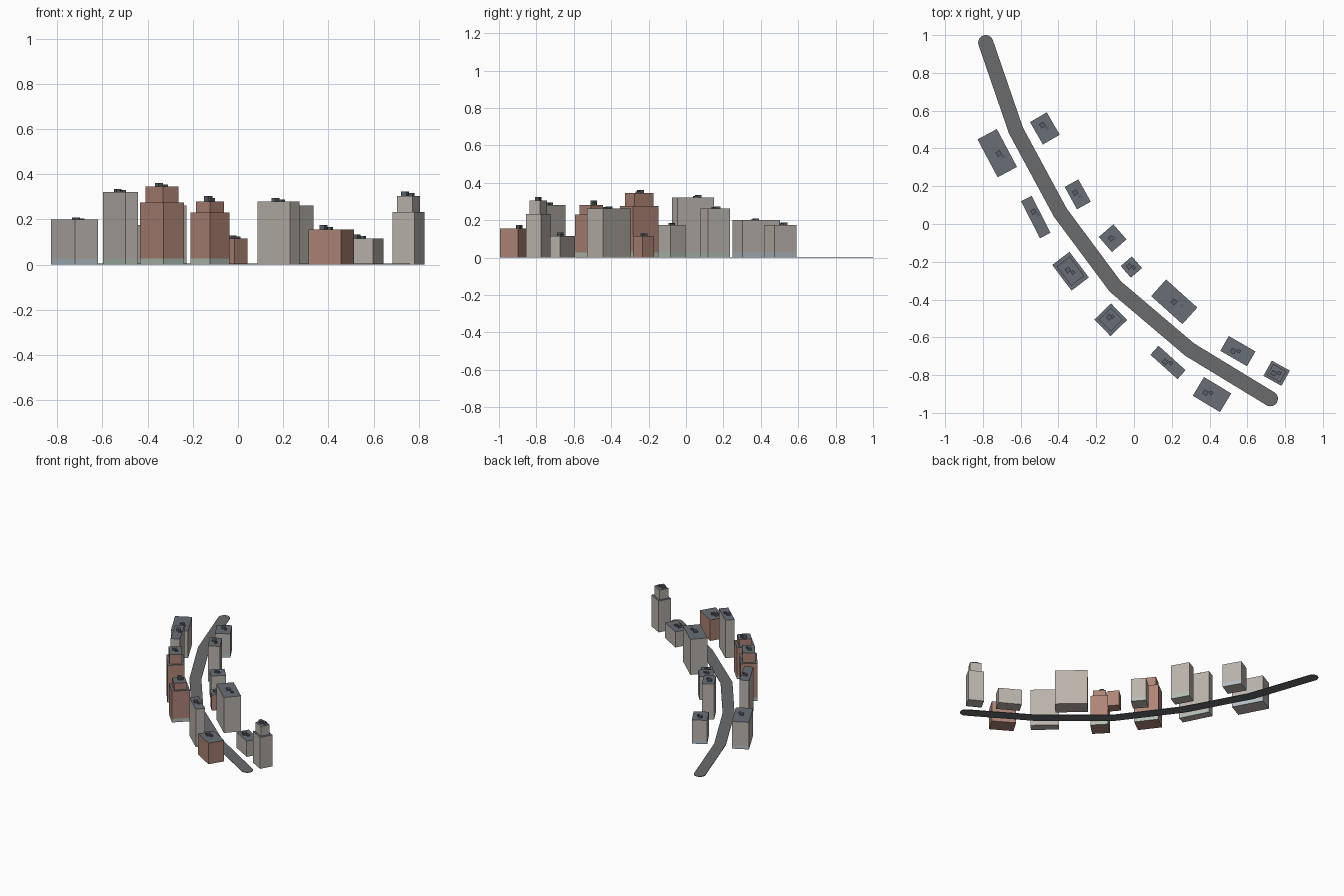
import bpy
import bmesh
import math
from mathutils import Vector, Matrix

if "Cube" in bpy.data.objects:
    bpy.data.objects.remove(bpy.data.objects["Cube"], do_unlink=True)


def make_material(name, red, green, blue):
    mat = bpy.data.materials.new(name)
    mat.use_nodes = True
    colour = (red, green, blue, 1)
    mat.diffuse_color = colour
    shader = mat.node_tree.nodes["Principled BSDF"]
    shader.inputs["Base Color"].default_value = colour
    shader.inputs["Roughness"].default_value = 0.9
    return mat


STONE = make_material("warm grey stone", 0.49, 0.45, 0.41)
BRICK = make_material("faded brick", 0.42, 0.23, 0.18)
ROOF = make_material("slate roof", 0.14, 0.155, 0.18)
UNIT = make_material("roof unit metal", 0.10, 0.115, 0.135)
ASPHALT = make_material("asphalt", 0.14, 0.145, 0.155)
BLUE = make_material("pale blue glazing", 0.46, 0.52, 0.56)
GREEN = make_material("pale green glazing", 0.44, 0.52, 0.45)

SHOP_HEIGHT = 0.026


def finish(name, bm, materials):
    bmesh.ops.recalc_face_normals(bm, faces=bm.faces)
    mesh = bpy.data.meshes.new(name)
    bm.to_mesh(mesh)
    bm.free()
    for mat in materials:
        mesh.materials.append(mat)
    obj = bpy.data.objects.new(name, mesh)
    bpy.context.collection.objects.link(obj)
    return obj


def extrude_outline(bm, outline, levels):
    """Stack side walls over an outline, one ring per level, and cap both ends."""
    rings = [[bm.verts.new((p[0], p[1], z)) for p in outline] for z in levels]
    count = len(outline)
    for low, high in zip(rings, rings[1:]):
        for i in range(count):
            j = (i + 1) % count
            bm.faces.new((low[i], low[j], high[j], high[i]))
    bm.faces.new(rings[0])
    bm.faces.new(rings[-1])


def rectangle(centre, length, width, angle):
    turn = Matrix.Rotation(angle, 2)
    corners = [(-1, -1), (1, -1), (1, 1), (-1, 1)]
    return [centre + turn @ Vector((a * length / 2, b * width / 2)) for a, b in corners]


def block(name, outline, levels, wall, band=None):
    """A building volume: wall sides, slate top and an optional glazed ground floor."""
    bm = bmesh.new()
    if band:
        levels = [levels[0], SHOP_HEIGHT, levels[-1]]
    extrude_outline(bm, outline, levels)
    bmesh.ops.recalc_face_normals(bm, faces=bm.faces)
    for face in bm.faces:
        if face.normal.z > 0.9:
            face.material_index = 1
        elif band and abs(face.normal.z) < 0.1 and face.calc_center_median().z < SHOP_HEIGHT:
            face.material_index = 2
    return finish(name, bm, [wall, ROOF] + ([band] if band else []))


def roof_units(name, centre, angle, base, height, spread):
    """A large unit and a smaller one beside it on the roof."""
    turn = Matrix.Rotation(angle, 2)
    bm = bmesh.new()
    for side, size, rise in ((-0.5, 0.026, height), (0.5, 0.018, height * 0.6)):
        spot = centre + turn @ Vector((side * spread, side * 0.014))
        extrude_outline(bm, rectangle(spot, size, size, angle), [base, base + rise])
    return finish(name, bm, [UNIT])


def building(name, x, y, length, width, degrees, height, wall, band=None,
             tier=None, unit=0.012, spread=0.026, shift=(0, 0)):
    centre = Vector((x, y))
    angle = math.radians(degrees)
    block(name, rectangle(centre, length, width, angle), [0, height], wall, band)
    top = height
    if tier:
        scale, top = tier
        outline = rectangle(centre, length * scale, width * scale, angle)
        block(name + "_upper_tier", outline, [height, top], wall)
    roof_units(name + "_roof_units", centre + Vector(shift), angle, top, unit, spread)


# Buildings on the outer side of the bend
building("north_hall", -0.724, 0.375, 0.227, 0.116, -62, 0.2, STONE, BLUE,
         unit=0.008, shift=(0.02, -0.01))
building("thin_tower", -0.52, 0.037, 0.22, 0.063, -63, 0.322, STONE, GREEN, shift=(0, 0.02))
building("brick_tower", -0.336, -0.25, 0.17, 0.115, -53, 0.275, BRICK, GREEN, tier=(0.75, 0.345), unit=0.015)
building("brick_corner", -0.123, -0.507, 0.122, 0.122, -46, 0.23, BRICK, GREEN,
         tier=(0.72, 0.28), unit=0.024, spread=0.01, shift=(0, 0.015))
building("narrow_slab", 0.18, -0.733, 0.193, 0.064, -42, 0.28, STONE, unit=0.015)
building("low_brick", 0.413, -0.903, 0.168, 0.115, -31, 0.155, BRICK, unit=0.02, shift=(-0.02, 0.01))

# Buildings on the inner side of the bend
building("north_house", -0.472, 0.506, 0.137, 0.103, -60, 0.175, STONE, BLUE, shift=(0, 0.01))
building("mid_block", -0.298, 0.157, 0.135, 0.083, -61, 0.262, STONE, GREEN, spread=0.03)
building("square_house", -0.113, -0.075, 0.106, 0.102, -49, 0.175, STONE, GREEN, unit=0.01, spread=0.01)
building("brick_cottage", -0.014, -0.228, 0.082, 0.078, -49, 0.115, BRICK, unit=0.014, spread=0.02)
building("wide_block", 0.213, -0.412, 0.222, 0.118, -42, 0.262, STONE, spread=0.045, shift=(0.02, -0.01))
building("low_house", 0.55, -0.673, 0.163, 0.09, -30, 0.115, STONE, unit=0.018, shift=(-0.01, 0))
building("end_tower", 0.755, -0.79, 0.109, 0.092, -29, 0.232, STONE, tier=(0.72, 0.304), unit=0.02)

# Road: mitred ribbon with round ends
path = [Vector(p) for p in ((-0.785, 0.96), (-0.625, 0.495), (-0.39, 0.06),
                            (-0.1, -0.33), (0.295, -0.665), (0.722, -0.925))]
half_width = 0.04


def heading(a, b):
    return (b - a).normalized()


def round_end(centre, outward):
    """Points of a half circle bulging along the outward direction."""
    start = math.atan2(outward.y, outward.x) - math.pi / 2
    steps = 12
    return [centre + half_width * Vector((math.cos(start + math.pi * i / steps),
                                          math.sin(start + math.pi * i / steps)))
            for i in range(steps + 1)]


right_side, left_side = [], []
for before, here, after in zip(path, path[1:], path[2:]):
    arriving, leaving = heading(before, here), heading(here, after)
    along = (arriving + leaving).normalized()
    reach = half_width / along.dot(arriving)
    normal = Vector((-along.y, along.x)) * reach
    left_side.append(here + normal)
    right_side.append(here - normal)

outline = (right_side + round_end(path[-1], heading(path[-2], path[-1]))
           + left_side[::-1] + round_end(path[0], heading(path[1], path[0])))
road = bmesh.new()
extrude_outline(road, outline, [0, 0.004])
finish("road", road, [ASPHALT])
